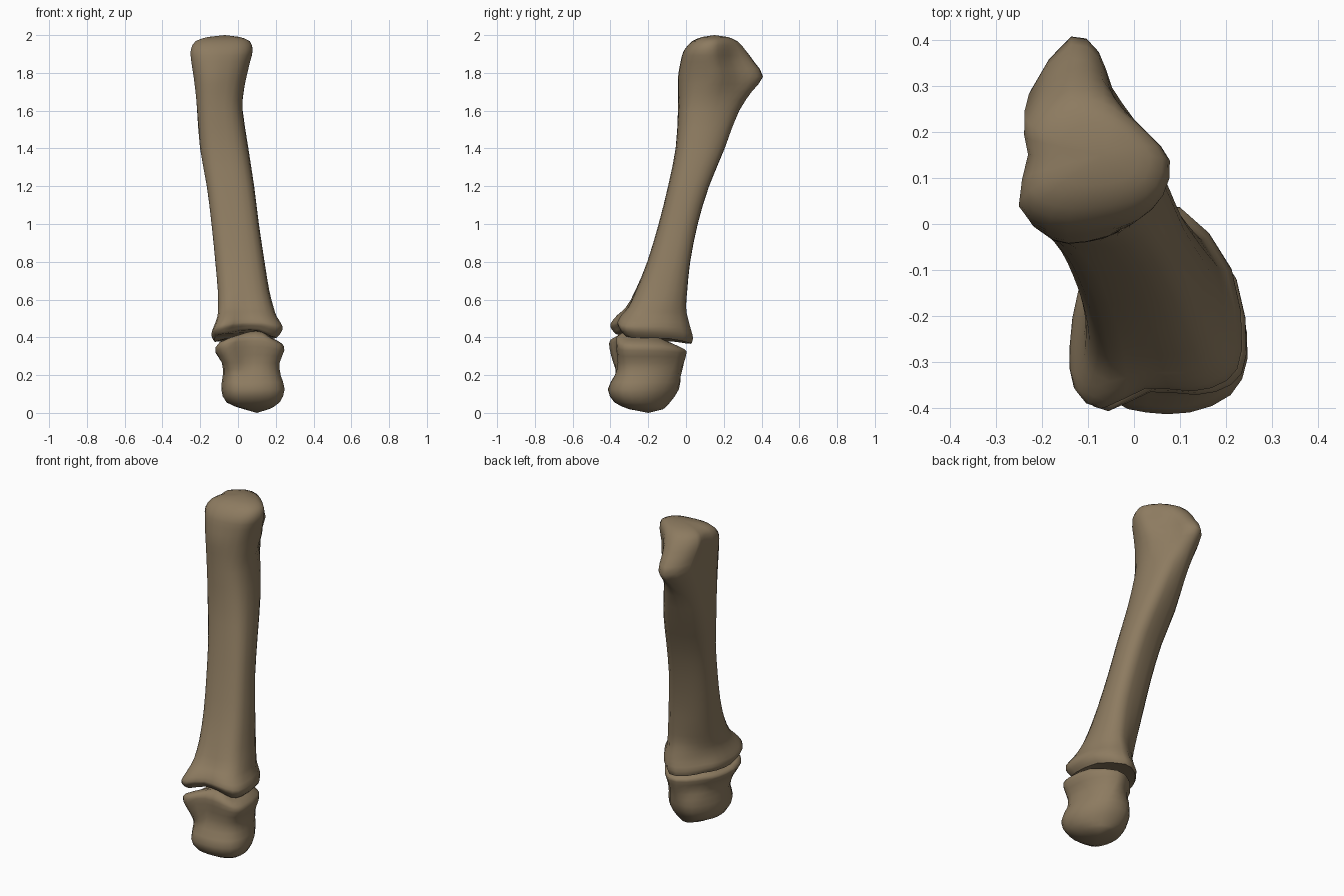
import bpy, bmesh, math
from mathutils import Vector

if "Cube" in bpy.data.objects:
    bpy.data.objects.remove(bpy.data.objects["Cube"])

# Cross-section outlines (u = x, v = y, -1..1), counter-clockwise from the front
SHAFT = [(-.15, -1), (.42, -.95), (.86, -.68), (1, -.05), (.95, .55), (.62, 1),
         (.05, .96), (-.52, .78), (-.9, .36), (-1, -.2), (-.94, -.68), (-.62, -.95)]
HEAD = [(-.05, -1), (.6, -.85), (.92, -.55), (1, -.12), (.67, .2), (.34, .5),
        (.13, .85), (-.3, 1), (-.92, .48), (-.85, 0), (-1, -.68), (-.6, -.98)]
BASE = [(-.15, -.8), (.4, -.83), (.82, -.72), (1, -.4), (.88, .4), (.3, 1),
        (-.25, .85), (-.65, .5), (-.9, .15), (-1, -.4), (-.95, -.82), (-.65, -1)]
ROLLER = [(-.32, -1), (.25, -1), (.78, -.8), (1, -.38), (.9, .25), (.45, .8),
          (-.05, .97), (-.5, .9), (-.85, .5), (-1, .05), (-.96, -.45), (-.74, -.87)]
# Height wave of the joint line around the ring
WAVE = [.038, .038, .008, 0, -.005, -.03, -.03, -.02, -.02, -.02, .01, .022]


def catmull(a, b, c, d, t):
    return .5 * (2*b + (c-a)*t + (2*a-5*b+4*c-d)*t*t + (3*b-a-3*c+d)*t*t*t)


def ring(row, main):
    """Blend main outline with head (w<0) or base (w>0), fit to the row's extents."""
    z, x0, x1, y0, y1, w, k = row
    other = HEAD if w < 0 else BASE
    w = abs(w)
    pts = [(a[0]*(1-w) + b[0]*w, a[1]*(1-w) + b[1]*w) for a, b in zip(main, other)]
    ul, uh = min(p[0] for p in pts), max(p[0] for p in pts)
    vl, vh = min(p[1] for p in pts), max(p[1] for p in pts)
    pts = [Vector((x0 + (x1-x0)*(u-ul)/(uh-ul), y0 + (y1-y0)*(v-vl)/(vh-vl), z + k*WAVE[i]))
           for i, (u, v) in enumerate(pts)]
    n, out = len(pts), []
    for i in range(n):
        for t in (0, .5):
            out.append(catmull(pts[i-1], pts[i], pts[(i+1) % n], pts[(i+2) % n], t))
    return out


def loft(name, rows, main, bottom, top, mat):
    """Smooth skin through the rows, closed by a centre point at each end."""
    base = [ring(r, main) for r in rows]
    m, rings = len(base), []
    for j in range(m-1):
        q = [base[max(j-1, 0)], base[j], base[j+1], base[min(j+2, m-1)]]
        for t in (0, .5):
            rings.append([catmull(*p, t) for p in zip(*q)])
    rings.append(base[-1])
    bm = bmesh.new()
    vs = [[bm.verts.new(p) for p in r] for r in rings]
    n = len(vs[0])
    lo, hi = bm.verts.new(bottom), bm.verts.new(top)
    for i in range(n):
        i2 = (i+1) % n
        for a, b in zip(vs, vs[1:]):
            bm.faces.new((a[i], a[i2], b[i2], b[i]))
        bm.faces.new((lo, vs[0][i2], vs[0][i]))
        bm.faces.new((hi, vs[-1][i], vs[-1][i2]))
    bmesh.ops.recalc_face_normals(bm, faces=bm.faces[:])
    me = bpy.data.meshes.new(name)
    bm.to_mesh(me)
    bm.free()
    me.materials.append(mat)
    ob = bpy.data.objects.new(name, me)
    bpy.context.collection.objects.link(ob)
    bpy.ops.object.select_all(action='DESELECT')
    ob.select_set(True)
    bpy.context.view_layer.objects.active = ob
    bpy.ops.object.shade_smooth_by_angle(angle=math.radians(50))


bone = bpy.data.materials.new("bone_brown")
bone.diffuse_color = (.265, .197, .117, 1)
bone.use_nodes = True
bone.node_tree.nodes["Principled BSDF"].inputs["Base Color"].default_value = bone.diffuse_color

# Long leg bone: z, x range, y range, blend, joint wave
leg = [
    (.398, -.125, .205, -.375, .03, 1, 1),
    (.425, -.14, .228, -.395, .037, 1, .9),
    (.46, -.128, .235, -.4, .025, 1, .5),
    (.51, -.11, .205, -.365, .01, .8, .3),
    (.56, -.105, .188, -.318, .0, .5, 0),
    (.65, -.107, .165, -.265, .005, .2, 0),
    (.8, -.12, .14, -.205, .02, 0, 0),
    (1.0, -.14, .11, -.145, .06, 0, 0),
    (1.2, -.165, .085, -.095, .12, 0, 0),
    (1.4, -.2, .055, -.055, .2, -.1, 0),
    (1.6, -.215, .025, -.042, .28, -.4, 0),
    (1.7, -.225, .03, -.04, .345, -.75, 0),
    (1.78, -.235, .045, -.038, .408, -1, 0),
    (1.86, -.247, .064, -.025, .36, -1, 0),
    (1.92, -.25, .078, -.008, .315, -.85, 0),
    (1.968, -.225, .062, .035, .27, -.7, 0),
    (1.99, -.16, .01, .085, .22, -.5, 0),
]
loft("leg_bone", leg, SHAFT, (.07, -.18, .425), (-.07, .15, 2.0), bone)

# Ankle bone: pulley-shaped top, saddle in the middle, rounded roller below
ankle = [
    (.02, .03, .165, -.3, -.12, 0, 0),
    (.055, -.06, .22, -.375, -.085, 0, 0),
    (.125, -.088, .247, -.41, -.038, 0, 0),
    (.2, -.08, .226, -.375, -.028, .3, 0),
    (.265, -.085, .22, -.385, -.012, .85, 0),
    (.33, -.12, .245, -.405, .002, 1, .5),
    (.365, -.105, .235, -.4, -.005, 1, 1),
    (.392, -.03, .19, -.345, -.06, 1, 1),
]
loft("ankle_bone", ankle, ROLLER, (.1, -.2, .0), (.09, -.2, .425), bone)
